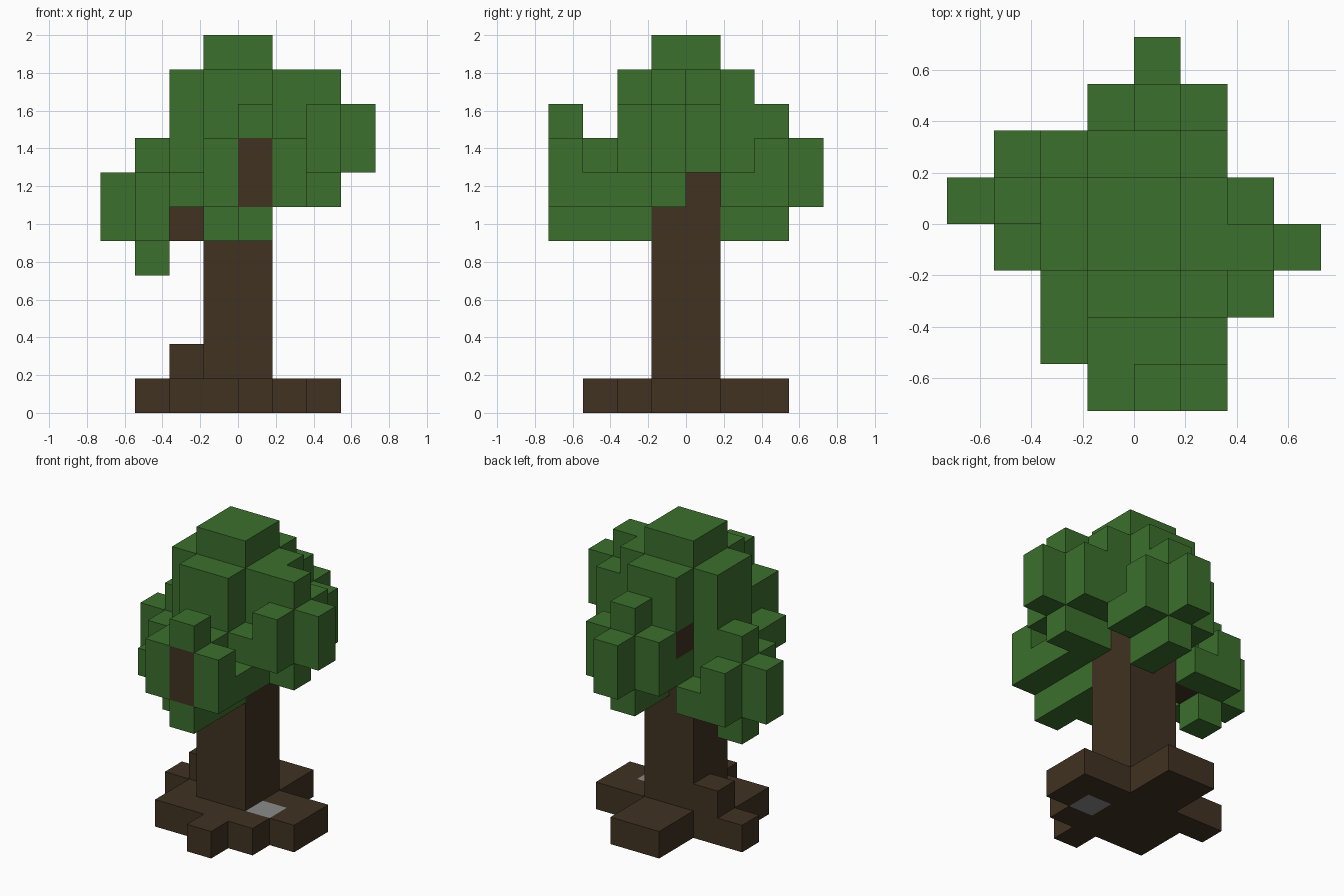
import bpy
import bmesh
from mathutils import Vector

UNIT = 2 / 11  # edge of one block

cube = bpy.data.objects.get("Cube")
if cube:
    bpy.data.objects.remove(cube, do_unlink=True)


def material(name, color):
    m = bpy.data.materials.new(name)
    m.use_nodes = True
    m.diffuse_color = (*color, 1)
    bsdf = m.node_tree.nodes["Principled BSDF"]
    bsdf.inputs["Base Color"].default_value = (*color, 1)
    bsdf.inputs["Roughness"].default_value = 1
    return m


bark = material("bark brown", (0.052, 0.032, 0.016))
leaf = material("leaf green", (0.045, 0.162, 0.026))
stone = material("stone grey", (0.26, 0.26, 0.26))

cells = {}  # block position -> part name


def fill(part, x, y, z):
    """Fill a box of blocks; each range is (low, high)."""
    for i in range(*x):
        for j in range(*y):
            for k in range(*z):
                cells[i, j, k] = part


# Crown: central mass and cap
fill("leaves", (-1, 1), (-1, 1), (7, 11))
fill("leaves", (-1, 1), (-2, 2), (7, 10))
fill("leaves", (-2, 2), (-1, 1), (7, 10))

# Crown: front bough
fill("leaves", (-1, 2), (-4, -3), (6, 8))
fill("leaves", (0, 1), (-4, -3), (8, 9))
fill("leaves", (-1, 1), (-3, -2), (7, 8))
fill("leaves", (-2, 2), (-3, -1), (6, 7))
fill("leaves", (1, 2), (-2, -1), (7, 8))
fill("leaves", (0, 1), (-4, -1), (5, 6))
fill("leaves", (-1, 0), (-3, -1), (5, 6))

# Crown: back bough
fill("leaves", (-1, 2), (2, 3), (6, 8))
fill("leaves", (-1, 2), (1, 2), (6, 7))
fill("leaves", (0, 1), (2, 3), (8, 9))
fill("leaves", (0, 1), (3, 4), (6, 8))
fill("leaves", (0, 1), (1, 3), (5, 6))

# Crown: +x bough
fill("leaves", (2, 3), (-2, -1), (7, 9))
fill("leaves", (2, 3), (-1, 0), (6, 10))
fill("leaves", (2, 3), (0, 1), (7, 9))
fill("leaves", (3, 4), (-1, 0), (7, 9))
fill("leaves", (1, 2), (-1, 0), (6, 7))

# Crown: -x bough
fill("leaves", (-4, -3), (0, 1), (5, 7))
fill("leaves", (-3, -2), (0, 1), (4, 8))
fill("leaves", (-3, -2), (-1, 2), (5, 7))
fill("leaves", (-2, -1), (1, 2), (5, 6))
fill("leaves", (-2, -1), (0, 1), (6, 7))

# Branches showing through the leaves
fill("branches", (0, 1), (-4, -3), (6, 8))
fill("branches", (-1, 0), (1, 2), (7, 8))
fill("branches", (-2, -1), (0, 1), (5, 6))

# Trunk
fill("trunk", (-1, 1), (-1, 1), (1, 7))

# Roots, with one stone set among them
fill("roots", (-2, 2), (-2, 1), (0, 1))
fill("roots", (0, 1), (-3, -2), (0, 1))
fill("roots", (2, 3), (-1, 1), (0, 1))
fill("roots", (-3, -2), (0, 1), (0, 1))
fill("roots", (-1, 1), (1, 3), (0, 1))
fill("roots", (-2, -1), (0, 1), (1, 2))
fill("stone", (1, 2), (-1, 0), (0, 1))


def build(part, mat):
    """Skin the blocks of one part and merge its coplanar faces."""
    bm = bmesh.new()
    for cell in [c for c, p in cells.items() if p == part]:
        for axis in range(3):
            for side in (0, 1):
                step = [0, 0, 0]
                step[axis] = 2 * side - 1
                if cells.get(tuple(a + b for a, b in zip(cell, step))) == part:
                    continue
                u, v = (axis + 1) % 3, (axis + 2) % 3
                loop = [(0, 0), (1, 0), (1, 1), (0, 1)]
                corners = []
                for a, b in (loop if side else reversed(loop)):
                    p = Vector(cell)
                    p[axis] += side
                    p[u] += a
                    p[v] += b
                    corners.append(bm.verts.new(p * UNIT))
                bm.faces.new(corners)
    bmesh.ops.remove_doubles(bm, verts=bm.verts[:], dist=0.001)
    bmesh.ops.dissolve_limit(bm, angle_limit=0.01,
                             verts=bm.verts[:], edges=bm.edges[:])
    mesh = bpy.data.meshes.new(part)
    bm.to_mesh(mesh)
    bm.free()
    mesh.materials.append(mat)
    bpy.context.collection.objects.link(bpy.data.objects.new(part, mesh))


for part, mat in (("leaves", leaf), ("branches", bark), ("trunk", bark),
                  ("roots", bark), ("stone", stone)):
    build(part, mat)
